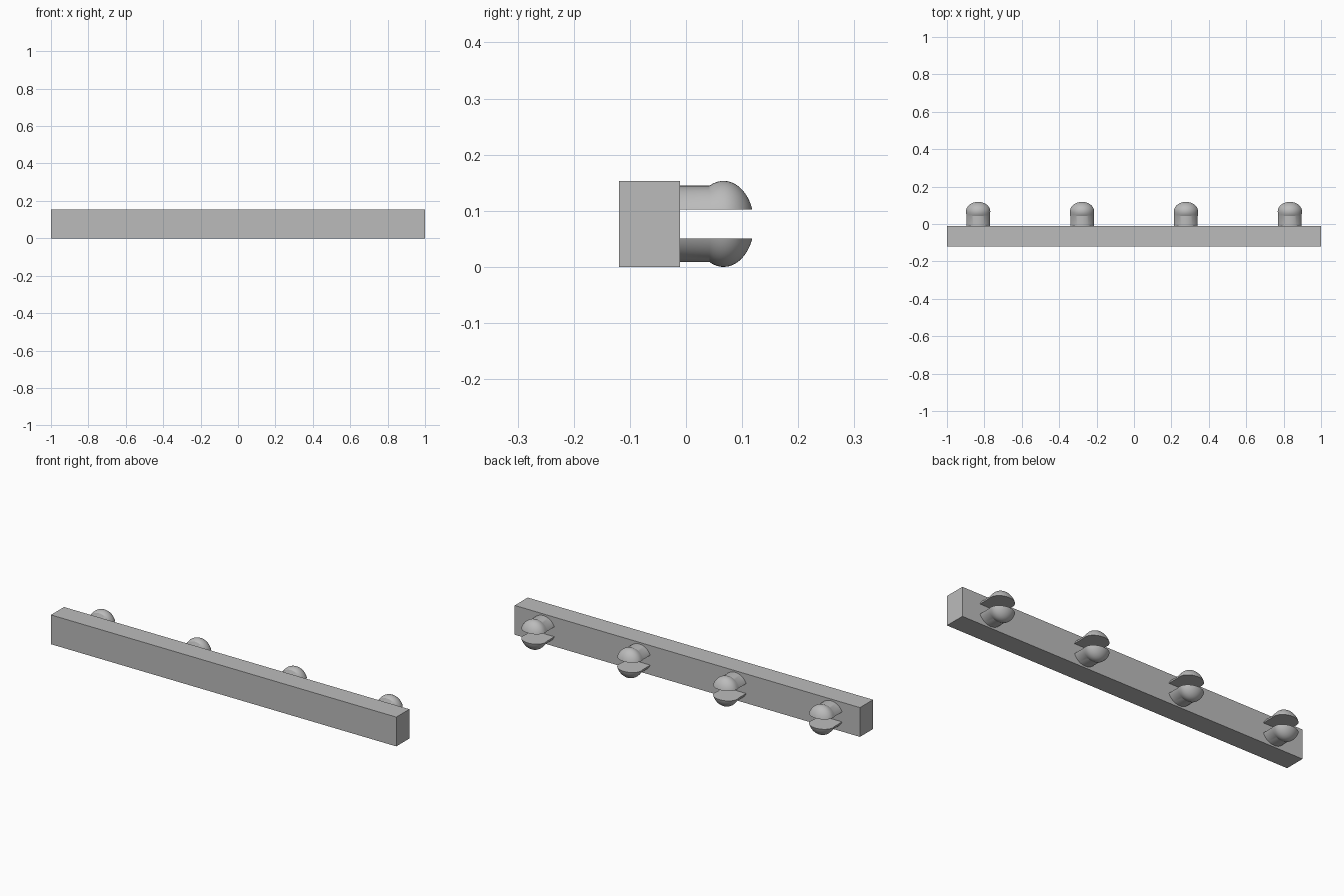
import bpy
import bmesh
from math import sin, cos, acos, pi, tau, radians

if "Cube" in bpy.data.objects:
    bpy.data.objects.remove(bpy.data.objects["Cube"], do_unlink=True)

MID_Z = 0.0767        # height of the pin axis
SLOT = 0.0257         # half the gap between the prongs
STEM_R = 0.068        # stem radius
HEAD_Y = 0.067        # centre of the bulbous head
HEAD = (0.069, 0.0544, 0.0767)   # head half sizes
BACK = -0.011         # rear face of the bar

grey = bpy.data.materials.new("plain_grey")
grey.use_nodes = True
colour = (0.5, 0.5, 0.5, 1)
grey.diffuse_color = colour
grey.node_tree.nodes["Principled BSDF"].inputs["Base Color"].default_value = colour


def add_object(name, mesh, location):
    obj = bpy.data.objects.new(name, mesh)
    obj.location = location
    bpy.context.collection.objects.link(obj)
    return obj


# Bar
bm = bmesh.new()
bmesh.ops.create_cube(bm, size=1)
bmesh.ops.scale(bm, vec=(2, BACK + 0.119, 2 * MID_Z), verts=bm.verts)
bar_mesh = bpy.data.meshes.new("bar")
bm.to_mesh(bar_mesh)
bm.free()
bar_mesh.materials.append(grey)
add_object("bar", bar_mesh, (0, (BACK - 0.119) / 2, MID_Z))


# Snap pin: stem lofted into a rounded head
def pin_sections(steps=16):
    yield BACK - 0.004, STEM_R, STEM_R
    start = -acos(STEM_R / HEAD[2])
    for i in range(steps):
        t = start + (pi / 2 - start) * i / steps
        rx, rz = HEAD[0] * cos(t), HEAD[2] * cos(t)
        if t < 0:
            rx, rz = max(rx, STEM_R), max(rz, STEM_R)
        yield HEAD_Y + HEAD[1] * sin(t), rx, rz


SIDES = 48
bm = bmesh.new()
rings = [[bm.verts.new((rx * cos(tau * k / SIDES), y, rz * sin(tau * k / SIDES)))
          for k in range(SIDES)] for y, rx, rz in pin_sections()]
for a, b in zip(rings, rings[1:]):
    for k in range(SIDES):
        n = (k + 1) % SIDES
        bm.faces.new((a[k], a[n], b[n], b[k]))
tip = bm.verts.new((0, HEAD_Y + HEAD[1], 0))
for k in range(SIDES):
    bm.faces.new((rings[-1][k], rings[-1][(k + 1) % SIDES], tip))
bm.faces.new(rings[0])

# Keep the upper prong and close its flat slot face
cut = bmesh.ops.bisect_plane(bm, geom=bm.verts[:] + bm.edges[:] + bm.faces[:],
                             plane_co=(0, 0, SLOT), plane_no=(0, 0, 1), clear_inner=True)
rim = [e for e in cut["geom_cut"] if isinstance(e, bmesh.types.BMEdge)]
bmesh.ops.edgeloop_fill(bm, edges=rim)
bmesh.ops.recalc_face_normals(bm, faces=bm.faces)
pin_mesh = bpy.data.meshes.new("snap_pin")
bm.to_mesh(pin_mesh)
bm.free()
pin_mesh.materials.append(grey)

# Four evenly spaced pins, each mirrored into two prongs
for i in range(4):
    pin = add_object(f"snap_pin_{i + 1}", pin_mesh, ((i - 1.5) * 0.5555, 0, MID_Z))
    mirror = pin.modifiers.new("lower_prong", "MIRROR")
    mirror.use_axis = (False, False, True)
    mirror.use_mirror_merge = False

bpy.ops.object.select_all(action="DESELECT")
pin.select_set(True)
bpy.context.view_layer.objects.active = pin
bpy.ops.object.shade_smooth_by_angle(angle=radians(25))
